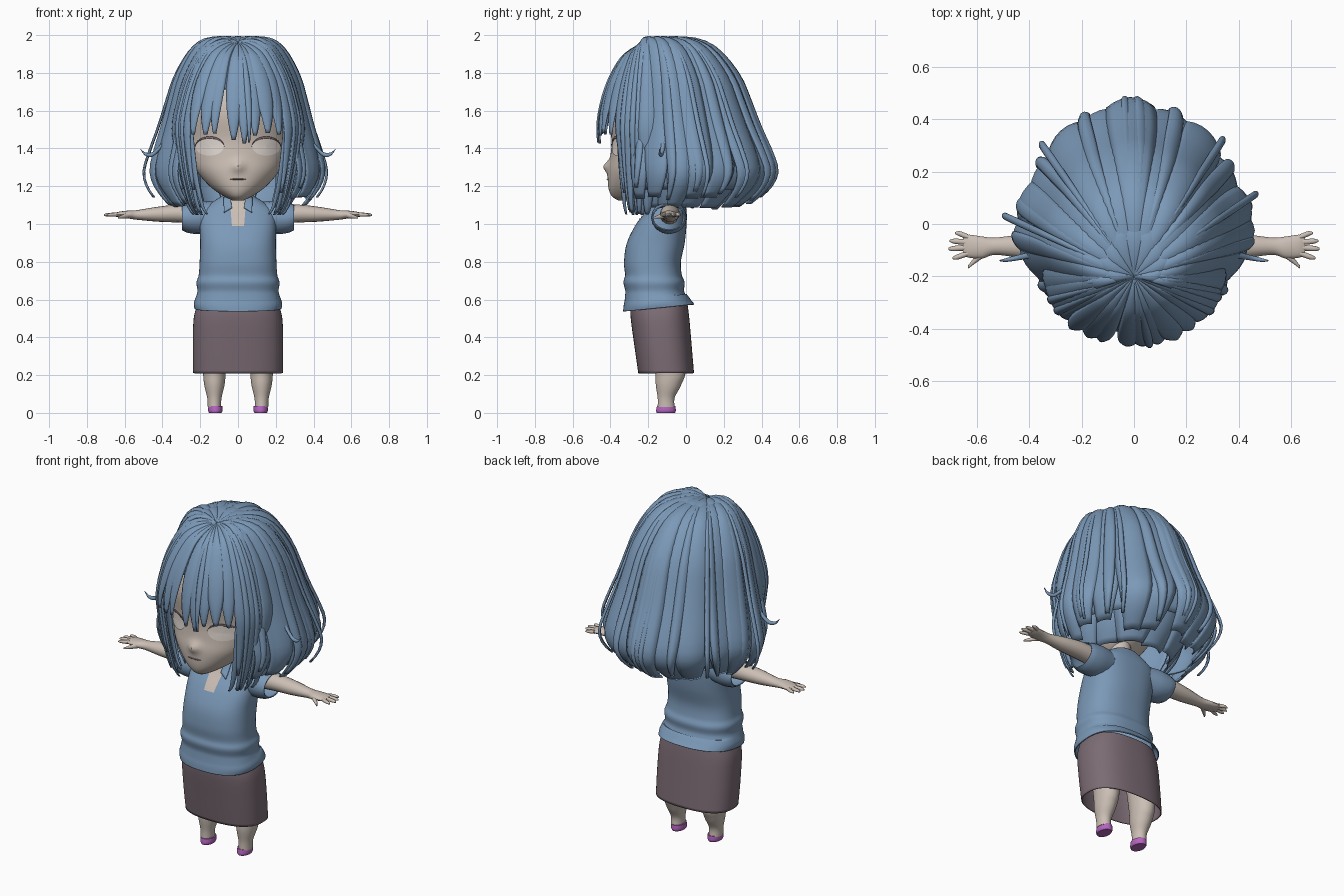
import bpy, bmesh, math, random
from math import sin, cos, pi, radians

random.seed(4)
cube = bpy.data.objects.get("Cube")
if cube:
    bpy.data.objects.remove(cube, do_unlink=True)
made = []


def material(name, r, g, b):
    m = bpy.data.materials.new(name)
    m.use_nodes = True
    m.diffuse_color = (r, g, b, 1)
    m.node_tree.nodes["Principled BSDF"].inputs["Base Color"].default_value = (r, g, b, 1)
    return m


BLUE = material("soft_blue", .2, .32, .48)
SKIN = material("pale_skin", .6, .52, .46)
MAUVE = material("dusty_mauve", .2, .15, .175)
PURPLE = material("bright_purple", .46, .13, .52)
WHITE = material("eye_white", .75, .68, .63)
LID = material("mauve_lid", .25, .17, .19)


def spline(pts, t):
    """Catmull-Rom point at fractional index t."""
    i = max(0, min(int(t), len(pts) - 2))
    f = t - i
    a, b, c, d = (pts[max(0, min(j, len(pts) - 1))] for j in range(i - 1, i + 3))
    return [q + .5 * f * (r - p + f * (2 * p - 5 * q + 4 * r - s + f * (3 * (q - r) + s - p)))
            for p, q, r, s in zip(a, b, c, d)]


def dense(pts, k=6):
    n = (len(pts) - 1) * k
    return [spline(pts, i / k) for i in range(n + 1)]


def skin_grid(bm, grid, closed=False, caps=False):
    rows = [[bm.verts.new(p) for p in row] for row in grid]
    n = len(rows[0])
    for a, b in zip(rows, rows[1:]):
        for j in range(n if closed else n - 1):
            k = (j + 1) % n
            bm.faces.new((a[j], a[k], b[k], b[j]))
    if caps:
        bm.faces.new(rows[0])
        bm.faces.new(rows[-1])


def finish(bm, name, mat, thick=0):
    bmesh.ops.recalc_face_normals(bm, faces=bm.faces)
    me = bpy.data.meshes.new(name)
    bm.to_mesh(me)
    bm.free()
    me.materials.append(mat)
    ob = bpy.data.objects.new(name, me)
    bpy.context.collection.objects.link(ob)
    if thick:
        mod = ob.modifiers.new("thickness", "SOLIDIFY")
        mod.thickness = thick
        mod.offset = 0
    made.append(ob)


def power(v, e):
    return math.copysign(abs(v) ** e, v)


def body(name, rows, mat, n=2, cx=0, caps=True, thick=0, tilt=0, nose=0):
    """Upright loft; rows are z, half width, front y, back y."""
    grid = []
    for z, hx, y0, y1 in dense(rows):
        ring = []
        for i in range(72):
            a = 2 * pi * i / 72
            x = hx * power(cos(a), 2 / n)
            y = (y0 + y1) / 2 + (y1 - y0) / 2 * power(sin(a), 2 / n)
            if y < -.25:
                y -= nose * math.exp(-(x / .03) ** 2 - ((z - 1.305) / .03) ** 2)
            ring.append((cx + x, y, z + (tilt * (y + .15) if z < .62 else 0)))
        grid.append(ring)
    bm = bmesh.new()
    skin_grid(bm, grid, True, caps)
    finish(bm, name, mat, thick)


def limb(bm, rows, caps=True):
    """Loft along x; rows are x, y, z, half depth, half height."""
    skin_grid(bm, [[(x, y + ry * cos(2 * pi * i / 16), z + rz * sin(2 * pi * i / 16)) for i in range(16)]
                   for x, y, z, ry, rz in dense(rows)], True, caps)


def front_y(rows, x, z, n=2):
    rows = sorted(dense(rows))
    for a, b in zip(rows, rows[1:]):
        if a[0] <= z <= b[0]:
            f = (z - a[0]) / (b[0] - a[0])
            hx, y0, y1 = (p + f * (q - p) for p, q in zip(a[1:], b[1:]))
            return (y0 + y1) / 2 - (y1 - y0) / 2 * max(0, 1 - abs(x / hx) ** n) ** (1 / n)
    return rows[-1][2]


# Head with a soft nose, neck and mouth
HEAD = [(1.125, .03, -.36, -.24), (1.15, .08, -.395, -.15), (1.2, .15, -.412, -.07), (1.28, .218, -.413, -.02),
        (1.36, .255, -.4, .03), (1.45, .27, -.395, .07), (1.6, .28, -.41, .1), (1.75, .23, -.36, .06),
        (1.85, .13, -.28, -.03)]
body("head", HEAD, SKIN, nose=.028)
body("neck", [(1.02, .075, -.17, -.03), (1.1, .06, -.17, -.05), (1.22, .06, -.19, -.06)], SKIN)
body("mouth_line", [(1.234, .036, -.416, -.37), (1.237, .046, -.42, -.37), (1.24, .036, -.416, -.37)], LID, n=3)

# Eyes lie on the face with a thin lash above
for s, side in ((1, "left"), (-1, "right")):
    bm = bmesh.new()
    grid = []
    for r in (.01, .35, .7, 1):
        ring = []
        for i in range(28):
            a = 2 * pi * i / 28
            x, z = s * (.15 + .074 * r * cos(a)), 1.408 + .046 * r * sin(a)
            ring.append((x, front_y(HEAD, x, z) - .006, z))
        grid.append(ring)
    skin_grid(bm, grid, True)
    finish(bm, f"{side}_eye", WHITE)
    bm = bmesh.new()
    grid = []
    for h in (0, 1):
        row = []
        for i in range(17):
            a = pi * (.02 + .96 * i / 16)
            x, z = s * (.15 + .077 * cos(a)), 1.408 + (.045 + .011 * h) * sin(a)
            row.append((x, front_y(HEAD, x, z) - .009, z))
        grid.append(row)
    skin_grid(bm, grid)
    finish(bm, f"{side}_lash", LID, .003)

# Shirt with neck opening and collar
SHIRT = [(.555, .228, -.33, .042), (.585, .23, -.327, .02), (.64, .212, -.318, -.012), (.69, .217, -.328, -.01),
         (.73, .205, -.32, -.025), (.8, .2, -.325, -.03), (.9, .197, -.31, -.01), (1, .2, -.26, 0),
         (1.07, .19, -.205, 0), (1.11, .14, -.18, -.01), (1.15, .075, -.17, -.03)]
body("shirt", SHIRT, BLUE, n=2.5, caps=False, thick=.006, tilt=.1)


def patch(name, mat, off, corners, thick=0):
    """Four-cornered plate laid on the shirt front."""
    (ax, az), (bx, bz), (cx, cz), (dx, dz) = corners
    grid = []
    for i in range(7):
        u, row = i / 6, []
        for j in range(7):
            v = j / 6
            x = (ax * (1 - v) + bx * v) * (1 - u) + (dx * (1 - v) + cx * v) * u
            z = (az * (1 - v) + bz * v) * (1 - u) + (dz * (1 - v) + cz * v) * u
            row.append((x, front_y(SHIRT, x, z, 2.5) - off, z))
        grid.append(row)
    bm = bmesh.new()
    skin_grid(bm, grid)
    finish(bm, name, mat, thick)


patch("neck_opening", SKIN, .008, ((-.032, .99), (.032, .99), (.045, 1.145), (-.045, 1.145)))
for s, side in ((1, "left"), (-1, "right")):
    patch(f"{side}_collar", BLUE, .014, ((s * .032, 1.085), (s * .075, 1.06), (s * .075, 1.14), (s * .04, 1.145)), .006)

# Skirt
body("skirt", [(.58, .21, -.29, .005), (.5, .232, -.29, .015), (.35, .237, -.27, .028), (.21, .235, -.25, .04)],
     MAUVE, n=2.5, caps=False, thick=.005)

# Arms, sleeves, legs and shoes
for s, side in ((1, "left"), (-1, "right")):
    bm = bmesh.new()
    limb(bm, [(s * x, *r) for x, *r in (
        (.14, -.09, 1.045, .05, .05), (.3, -.085, 1.055, .052, .048), (.42, -.085, 1.052, .046, .04),
        (.53, -.085, 1.048, .033, .026), (.58, -.09, 1.05, .042, .021), (.63, -.085, 1.05, .044, .015),
        (.655, -.083, 1.049, .036, .008))])
    for y, tip, dy in ((-.05, .685, .012), (-.07, .705, .004), (-.09, .71, -.004), (-.112, .695, -.014)):
        limb(bm, [(s * .635, y, 1.05, .011, .011), (s * (tip - .02), y + dy, 1.049, .01, .009),
                  (s * tip, y + dy * 1.3, 1.047, .004, .004)])
    limb(bm, [(s * .57, -.105, 1.048, .02, .016), (s * .605, -.135, 1.04, .014, .012),
              (s * .635, -.165, 1.034, .006, .005)])
    finish(bm, f"{side}_arm", SKIN)
    bm = bmesh.new()
    limb(bm, [(s * .12, -.09, 1.04, .075, .075), (s * .2, -.09, 1.035, .09, .085),
              (s * .26, -.09, 1.033, .092, .078), (s * .295, -.09, 1.035, .086, .066)], False)
    finish(bm, f"{side}_sleeve", BLUE, .006)
    body(f"{side}_leg", [(.03, .035, -.15, -.06), (.08, .038, -.15, -.06), (.15, .054, -.16, -.025),
                         (.24, .062, -.165, .0), (.5, .08, -.2, -.01)], SKIN, cx=s * .125)
    body(f"{side}_shoe", [(0, .033, -.155, -.058), (.012, .038, -.158, -.054), (.036, .037, -.154, -.056)],
         PURPLE, cx=s * .12)

# Hair profiles: share of the radius, height
BACK = [(0, 1.955), (.12, 1.972), (.3, 1.98), (.47, 1.95), (.6, 1.88), (.72, 1.77), (.79, 1.66), (.87, 1.52),
        (.96, 1.38), (1, 1.28), (.95, 1.2), (.84, 1.13), (.74, 1.08)]
FRINGE = [(0, 1.955), (.15, 1.942), (.38, 1.91), (.58, 1.86), (.8, 1.75), (.94, 1.63), (1, 1.52), (.98, 1.42),
          (.9, 1.25), (.78, 1.1), (.68, 1.05)]
REACH = [(-20, .33), (0, .37), (20, .49), (40, .53), (60, .6), (80, .66), (90, .67)]


def back_point(deg, t, k):
    r, z = spline(BACK, t)
    p = min(deg, 180 - deg)
    R = REACH[0][1]
    for (a, u), (b, v) in zip(REACH, REACH[1:]):
        if a <= p <= b:
            R = u + (v - u) * (p - a) / (b - a)
    return r * R * k * cos(radians(deg)), -.2 + r * R * k * sin(radians(deg)), z


def fringe_point(deg, t, k):
    """Front hull, lifted at the sides to meet the crown."""
    r, z = spline(FRINGE, t)
    lift = .065 * sin(radians(deg)) ** 4 * sin(pi * min(t / 5, 1))
    return .335 * r * k * sin(radians(deg)), -.2 - .265 * r * k * cos(radians(deg)), z + lift


def lock(bm, point, deg, half, end, k=1, bulge=.05, tip=.2, flare=0, lean=0):
    """Tapered strand sweeping from the crown to fractional profile index end."""
    grid = []
    for i in range(25):
        s = i / 24
        w = half * (1 - (1 - tip) * max(0, (s - .6) / .4) ** 1.4)
        row = []
        for j in range(7):
            u = j / 3 - 1
            hump = bulge * (1 - u * u)
            x, y, z = point(deg + w * u + lean * s ** 3, s * end, k * (1 + hump + flare * s * s))
            row.append((x, y, z + .35 * hump * min(1, s * 5) * (1 - s)))
        grid.append(row)
    skin_grid(bm, grid)


def cap(name, point, a, b, end, k):
    bm = bmesh.new()
    skin_grid(bm, [[point(a + (b - a) * j / 48, end * i / 24, k) for j in range(49)] for i in range(1, 25)])
    finish(bm, name, BLUE, .01)


cap("hair_underlayer", back_point, -14, 194, 10.2, .94)
cap("fringe_underlayer", fringe_point, -100, 100, 4.3, .95)

# Back and side locks in two layers, with shorter ones at the nape
bm = bmesh.new()
for i in range(15):
    lock(bm, back_point, -8 + 14 * i, 9.5, random.uniform(10.6, 11.8), .965 + .02 * (i % 2),
         random.uniform(.025, .04), .5, 0, random.uniform(-4, 4))
for i in range(11):
    lock(bm, back_point, -4 + 18.8 * i + random.uniform(-4, 4), random.uniform(2.5, 4.5),
         random.uniform(10, 11.9), .995, .025, .25, .01, random.uniform(-6, 6))
finish(bm, "back_hair", BLUE, .007)
bm = bmesh.new()
for i in range(9):
    lock(bm, back_point, 2 + 22 * i, 18, random.uniform(11.7, 12), .7 + .03 * (i % 2), .05, .6)
finish(bm, "nape_hair", BLUE, .007)

# Fringe: short across the brow, long beside the face
bm = bmesh.new()
for deg, half, end in ((-92, 13, 9.9), (-78, 11, 9.8), (-66, 9, 9.6), (-56, 7, 8.4), (-44, 9, 6.5),
                       (-31, 10, 6.5), (-22, 7.5, 6.45), (-4, 9, 6.8), (6, 8, 6.95), (16, 9, 6.55), (28, 11, 6.4),
                       (41, 10, 6.5), (55, 8, 8.5), (66, 9, 9.6), (78, 11, 9.8), (92, 13, 9.9)):
    lock(bm, fringe_point, deg, half, end, random.uniform(.97, 1.01), .035, .15, 0,
         -.04 * deg if abs(deg) > 60 else 0)
for deg, end in ((-70, 10), (-60, 9.2), (10, 6.9), (60, 9.3), (72, 10)):
    lock(bm, fringe_point, deg, 3, end, 1.02, .02, .15)
for s in (1, -1):
    for deg, half, end, lean in ((57, 6, 9.9, -9), (64, 8, 9.6, -5), (72, 9, 10, -10), (85, 10, 10, -6)):
        lock(bm, fringe_point, s * deg, half, end, .94, .03, .2, 0, s * lean)
finish(bm, "fringe", BLUE, .006)

# Loose flyaway strands and side flicks
bm = bmesh.new()
for deg, flare in ((34, .12), (155, .13), (93, .02), (125, .08), (57, .08)):
    lock(bm, back_point, deg, 1.3, 10.8, 1, .015, .3, flare)
finish(bm, "loose_strands", BLUE, .01)
bm = bmesh.new()
for s in (1, -1):
    limb(bm, [(s * .4, -.12, 1.42, .012, .014), (s * .45, -.13, 1.37, .01, .012),
              (s * .49, -.138, 1.37, .007, .009), (s * .515, -.14, 1.395, .002, .003)])
finish(bm, "side_flicks", BLUE)

# Smooth shading with sharp edges kept
bpy.ops.object.select_all(action="DESELECT")
for ob in made:
    ob.select_set(True)
bpy.context.view_layer.objects.active = made[0]
bpy.ops.object.shade_smooth_by_angle(angle=radians(45))
